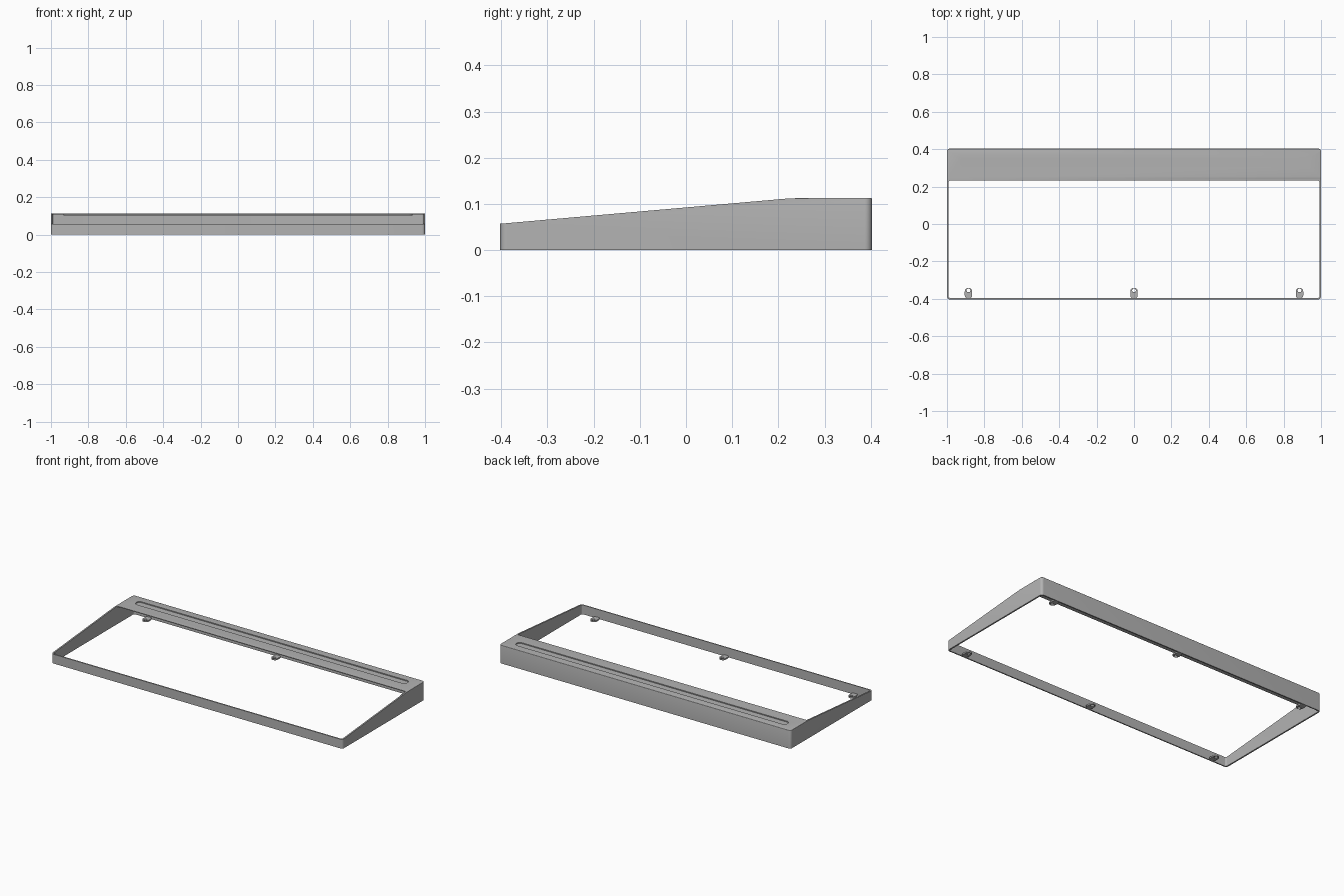
import bpy, bmesh
from math import sin, cos, pi
from mathutils import Vector

if "Cube" in bpy.data.objects:
    bpy.data.objects.remove(bpy.data.objects["Cube"])

GREY = (0.45, 0.45, 0.45, 1)
mat = bpy.data.materials.new("light grey plastic")
mat.use_nodes = True
mat.diffuse_color = GREY
mat.node_tree.nodes["Principled BSDF"].inputs["Base Color"].default_value = GREY


def prism(name, x, y, z, radius, steps=8, soften=0, cuts=()):
    """Rounded rectangle spanning x, y, z, optionally with a soft top rim and planar trims."""
    bm = bmesh.new()
    corners = [(x[1], y[1], 1, 1), (x[0], y[1], -1, 1), (x[0], y[0], -1, -1), (x[1], y[0], 1, -1)]
    ring = []
    for q, (cx, cy, sx, sy) in enumerate(corners):
        for i in range(steps + 1):
            a = (q + i / steps) * pi / 2
            ring.append(bm.verts.new((cx - sx * radius + radius * cos(a),
                                      cy - sy * radius + radius * sin(a), z[0])))
    base = bm.faces.new(ring)
    top = bmesh.ops.extrude_face_region(bm, geom=[base])["geom"]
    bmesh.ops.translate(bm, vec=(0, 0, z[1] - z[0]),
                        verts=[g for g in top if isinstance(g, bmesh.types.BMVert)])
    if soften:
        rim = [e for e in bm.edges if all(v.co.z > z[1] - 1e-5 for v in e.verts)]
        bmesh.ops.bevel(bm, geom=rim, offset=soften, segments=3, profile=0.5, affect='EDGES')
    for point, normal in cuts:
        geom = bm.verts[:] + bm.edges[:] + bm.faces[:]
        cut = bmesh.ops.bisect_plane(bm, geom=geom, plane_co=point, plane_no=normal,
                                     clear_outer=True)["geom_cut"]
        bmesh.ops.holes_fill(bm, edges=[e for e in bm.edges if e.is_boundary], sides=0)
    bmesh.ops.recalc_face_normals(bm, faces=bm.faces)
    mesh = bpy.data.meshes.new(name)
    bm.to_mesh(mesh)
    bm.free()
    mesh.materials.append(mat)
    obj = bpy.data.objects.new(name, mesh)
    bpy.context.collection.objects.link(obj)
    return obj


def activate(obj):
    bpy.ops.object.select_all(action='DESELECT')
    obj.select_set(True)
    bpy.context.view_layer.objects.active = obj


def combine(obj, tool, operation):
    """Apply a boolean and discard the tool."""
    activate(obj)
    mod = obj.modifiers.new("combine", 'BOOLEAN')
    mod.operation, mod.object, mod.solver = operation, tool, 'EXACT'
    bpy.ops.object.modifier_apply(modifier=mod.name)
    bpy.data.objects.remove(tool)


# Wedge-shaped frame with a flat shelf along the back
HALF_Y, TOP, FRONT_TOP, BEND = 0.403, 0.113, 0.057, 0.235
slope = (TOP - FRONT_TOP) / (BEND + HALF_Y)
frame = prism("frame", (-1, 1), (-HALF_Y, HALF_Y), (0, TOP), 0.016, soften=0.003, cuts=[
    (Vector((0, BEND, TOP)), Vector((0, -slope, 1)).normalized()),
    (Vector((0, BEND, TOP - 0.0008)), Vector((0, -slope / 2, 1)).normalized())])

# Hollow under the shelf and the open area in front of it
INNER_X, INNER_Y = 0.991, HALF_Y - 0.007
combine(frame, prism("hollow", (-INNER_X, INNER_X), (-INNER_Y, INNER_Y),
                     (-0.1, TOP - 0.005), 0.009), 'DIFFERENCE')
combine(frame, prism("opening", (-INNER_X, INNER_X), (-INNER_Y, 0.232),
                     (-0.1, 0.3), 0.009), 'DIFFERENCE')

# Pen groove pressed into the shelf
combine(frame, prism("groove_shell", (-0.934, 0.934), (0.304, 0.359),
                     (TOP - 0.010, TOP - 0.002), 0.024), 'UNION')
combine(frame, prism("groove", (-0.93, 0.93), (0.309, 0.355),
                     (TOP - 0.006, 0.2), 0.02), 'DIFFERENCE')

# Screw tabs along the bottom of the front and back walls
tabs = []
for side, place in ((-1, "front"), (1, "back")):
    for x, where in ((-0.885, "right"), (0, "middle"), (0.885, "left")):
        span = sorted((side * 0.400, side * 0.342))
        tab = prism(f"{place}_{where}_tab", (x - 0.02, x + 0.02), span, (0, 0.009), 0.019)
        hole_y = side * 0.355
        combine(tab, prism("hole", (x - 0.01, x + 0.01), (hole_y - 0.01, hole_y + 0.01),
                           (-0.1, 0.1), 0.0099, steps=4), 'DIFFERENCE')
        tabs.append(tab)

# Smooth the rounded corners, keep the edges crisp
for obj in [frame] + tabs:
    activate(obj)
    bpy.ops.object.shade_smooth_by_angle(angle=0.6)
